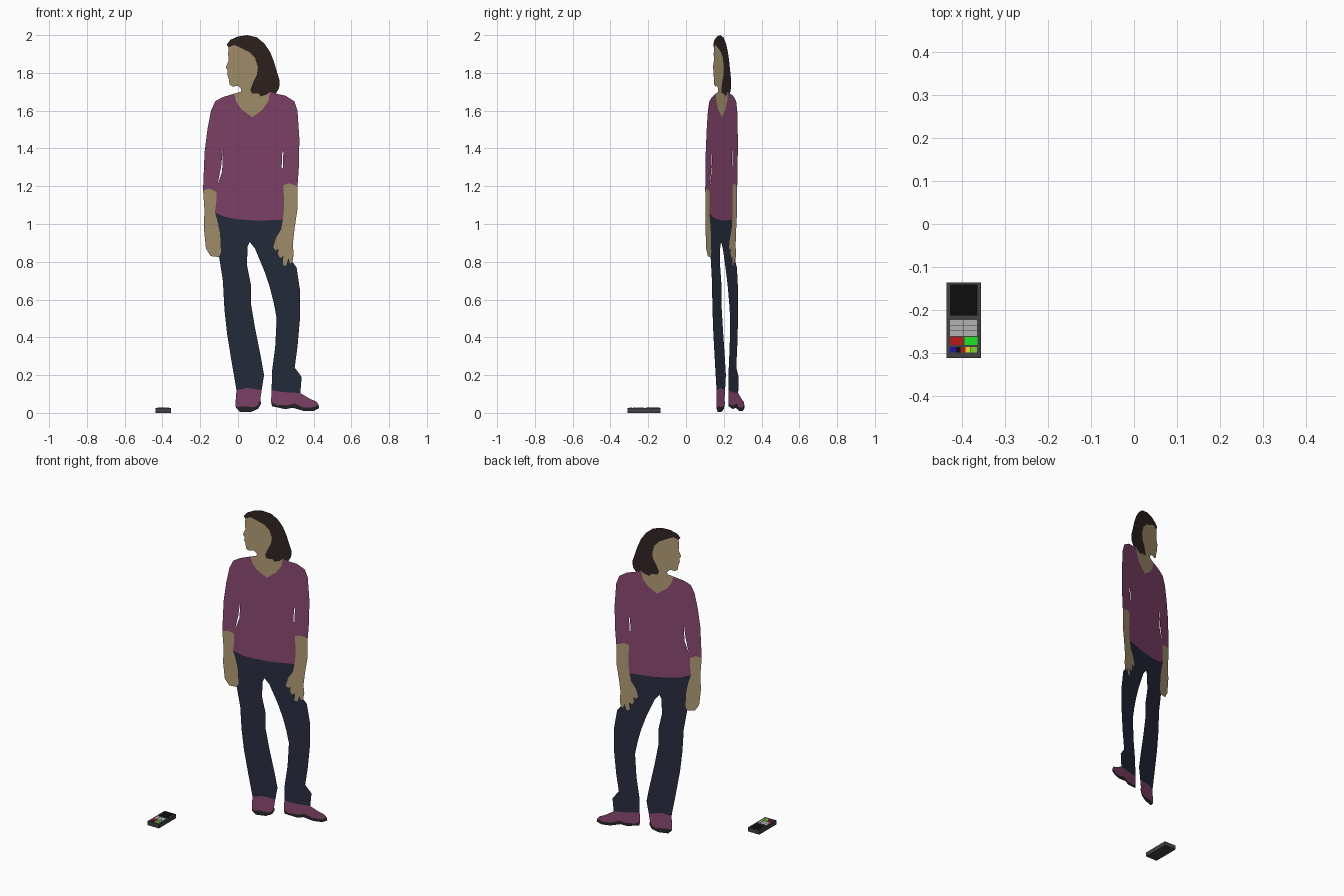
import bpy, bmesh
from mathutils import Vector


def material(name, rgb):
    m = bpy.data.materials.new(name)
    m.diffuse_color = (*rgb, 1)
    return m


SKIN = material("skin", (0.42, 0.32, 0.175))
HAIR = material("hair", (0.03, 0.018, 0.015))
SHIRT = material("plum", (0.25, 0.062, 0.16))
DENIM = material("denim", (0.021, 0.027, 0.05))
SOLE = material("sole", (0.02, 0.02, 0.022))
BODY = material("dark_grey", (0.055, 0.055, 0.055))
BLACK = material("black", (0.004, 0.004, 0.004))
KEY = material("light_grey", (0.45, 0.45, 0.45))
RED = material("red", (0.5, 0.01, 0.01))
GREEN = material("green", (0.01, 0.8, 0.02))
BLUE = material("blue", (0.01, 0.01, 0.4))
YELLOW = material("yellow", (0.8, 0.75, 0.01))
LIME = material("lime", (0.2, 0.65, 0.02))


def finish(name, bm, mat):
    me = bpy.data.meshes.new(name)
    bm.to_mesh(me)
    bm.free()
    me.materials.append(mat)
    ob = bpy.data.objects.new(name, me)
    bpy.context.collection.objects.link(ob)
    return ob


def cutout(name, mat, *loops):
    """Flat filled outline (first loop) with holes, on the turned figure plane."""
    bm = bmesh.new()
    for loop in loops:
        vs = [bm.verts.new((x, 0.1 + (x + 0.19) * 0.339, z)) for x, z in loop]
        for a, b in zip(vs, vs[1:] + vs[:1]):
            bm.edges.new((a, b))
    bmesh.ops.triangle_fill(bm, use_beauty=True, edges=bm.edges[:],
                            normal=Vector((0.321, -0.947, 0)))
    bm.normal_update()
    bmesh.ops.reverse_faces(bm, faces=[f for f in bm.faces if f.normal.y > 0])
    finish(name, bm, mat)


def box(name, mat, x0, x1, y0, y1, z0, z1):
    bm = bmesh.new()
    bmesh.ops.create_cube(bm, size=1)
    for v in bm.verts:
        v.co = ((x0 + x1) / 2 + v.co.x * (x1 - x0),
                (y0 + y1) / 2 + v.co.y * (y1 - y0),
                (z0 + z1) / 2 + v.co.z * (z1 - z0))
    finish(name, bm, mat)


# Boundaries shared by neighbouring parts
hairline = [(0.17, 1.70), (0.15, 1.685), (0.12, 1.675), (0.11, 1.69), (0.075, 1.69),
            (0.065, 1.71), (0.08, 1.75), (0.10, 1.79), (0.105, 1.83), (0.09, 1.88),
            (0.06, 1.91), (0.02, 1.93), (-0.02, 1.948), (-0.05, 1.935)]
neckline = [(-0.02, 1.69), (-0.01, 1.65), (0.015, 1.61), (0.075, 1.565),
            (0.13, 1.605), (0.16, 1.65), (0.17, 1.70)]
cuff_l = [(-0.185, 1.18), (-0.15, 1.187), (-0.115, 1.17)]
wrist_l = [(-0.115, 1.12), (-0.122, 1.06)]
hem = [(-0.06, 1.035), (0.0, 1.025), (0.1, 1.018), (0.238, 1.022)]
cuff_r = [(0.245, 1.10), (0.24, 1.205), (0.27, 1.215), (0.315, 1.20)]
hand_l = [(-0.11, 1.02), (-0.095, 0.95), (-0.09, 0.85), (-0.10, 0.825)]
fingers = [(0.288, 0.80), (0.275, 0.79), (0.267, 0.82), (0.255, 0.78), (0.238, 0.78),
           (0.24, 0.83), (0.222, 0.82), (0.212, 0.84), (0.215, 0.87), (0.20, 0.86),
           (0.187, 0.875), (0.20, 0.925), (0.228, 0.97)]
hand_r = [(0.29, 0.89), (0.295, 0.84)] + fingers
ankle_l = [(-0.008, 0.12), (0.05, 0.133), (0.125, 0.12)]
ankle_r = [(0.178, 0.12), (0.24, 0.11), (0.33, 0.105)]
welt_l = [(-0.012, 0.03), (0.03, 0.035), (0.085, 0.03), (0.105, 0.04), (0.118, 0.07)]
welt_r = [(0.175, 0.06), (0.20, 0.043), (0.26, 0.04), (0.30, 0.05), (0.34, 0.03),
          (0.39, 0.028), (0.427, 0.042)]

# Head
cutout("hair", HAIR, [(-0.06, 1.95), (-0.04, 1.975), (0, 1.993), (0.05, 2.0),
       (0.10, 1.988), (0.14, 1.955), (0.17, 1.91), (0.19, 1.86), (0.205, 1.81),
       (0.22, 1.76), (0.218, 1.72), (0.20, 1.69)] + hairline)
cutout("face_and_neck", SKIN, hairline + [(-0.052, 1.90), (-0.05, 1.865),
       (-0.065, 1.828), (-0.055, 1.815), (-0.057, 1.79), (-0.05, 1.775),
       (-0.045, 1.74), (-0.03, 1.727), (0.0, 1.732), (0.018, 1.715), (0.015, 1.70)]
       + neckline[:-1])

# Jumper, with gaps between arms and torso
cutout("jumper", SHIRT, neckline[::-1] + [(-0.08, 1.672), (-0.12, 1.65),
       (-0.143, 1.60), (-0.162, 1.50), (-0.177, 1.38)] + cuff_l + wrist_l + hem + cuff_r
       + [(0.322, 1.30), (0.325, 1.45), (0.315, 1.60), (0.298, 1.65), (0.25, 1.68), (0.20, 1.69)],
       [(-0.08, 1.395), (-0.09, 1.30), (-0.11, 1.20), (-0.084, 1.28)],
       [(0.235, 1.39), (0.231, 1.30), (0.237, 1.295), (0.24, 1.38)])

# Forearms and hands
cutout("left_forearm", SKIN, cuff_l + wrist_l + hand_l
       + [(-0.145, 0.83), (-0.17, 0.87), (-0.18, 0.97), (-0.178, 1.08)])
cutout("right_forearm", SKIN, cuff_r + [(0.315, 1.08), (0.30, 0.98)] + hand_r
       + [(0.238, 1.022)])

# Trousers
cutout("trousers", DENIM, wrist_l[-1:] + hand_l
       + [(-0.08, 0.70), (-0.072, 0.55), (-0.058, 0.42), (-0.032, 0.26)] + ankle_l
       + [(0.138, 0.20), (0.12, 0.30), (0.09, 0.45), (0.068, 0.58), (0.068, 0.68),
          (0.048, 0.78), (0.05, 0.88), (0.062, 0.905), (0.09, 0.87), (0.14, 0.75),
          (0.17, 0.66), (0.19, 0.58), (0.205, 0.50), (0.197, 0.35), (0.18, 0.22)] + ankle_r
       + [(0.337, 0.19), (0.30, 0.24), (0.315, 0.35), (0.328, 0.50), (0.328, 0.65), (0.31, 0.77)]
       + fingers + hem[::-1])

# Shoes and soles
cutout("left_shoe", SHIRT, ankle_l + welt_l[::-1] + [(-0.012, 0.07)])
cutout("left_sole", SOLE, welt_l + [(0.122, 0.05), (0.107, 0.022), (0.07, 0.005), (0.01, 0.005)])
cutout("right_shoe", SHIRT, ankle_r + [(0.38, 0.075), (0.415, 0.06)] + welt_r[::-1])
cutout("right_sole", SOLE, welt_r + [(0.43, 0.025), (0.40, 0.01), (0.35, 0.01),
       (0.29, 0.027), (0.25, 0.02), (0.18, 0.035)])

# Handset lying on the floor
T = 0.027
box("handset_body", BODY, -0.436, -0.355, -0.311, -0.136, 0, T)


def panel(name, mat, x0, x1, y0, y1):
    box(name, mat, x0, x1, y0, y1, T - 0.002, T + 0.0006)


panel("screen", BLACK, -0.427, -0.364, -0.212, -0.141)
for r in range(3):
    for c in range(4):
        x, y = -0.427 + c * 0.0158, -0.260 + r * 0.0125
        panel("number_key", KEY, x, x + 0.0153, y, y + 0.012)
panel("red_key", RED, -0.427, -0.396, -0.281, -0.263)
panel("green_key", GREEN, -0.394, -0.364, -0.281, -0.263)
edges = [-0.427, -0.413, -0.402, -0.391, -0.380, -0.364]
for x0, x1, mat in zip(edges, edges[1:], (BLUE, BLACK, RED, YELLOW, LIME)):
    panel("function_key", mat, x0, x1 - 0.001, -0.299, -0.286)
